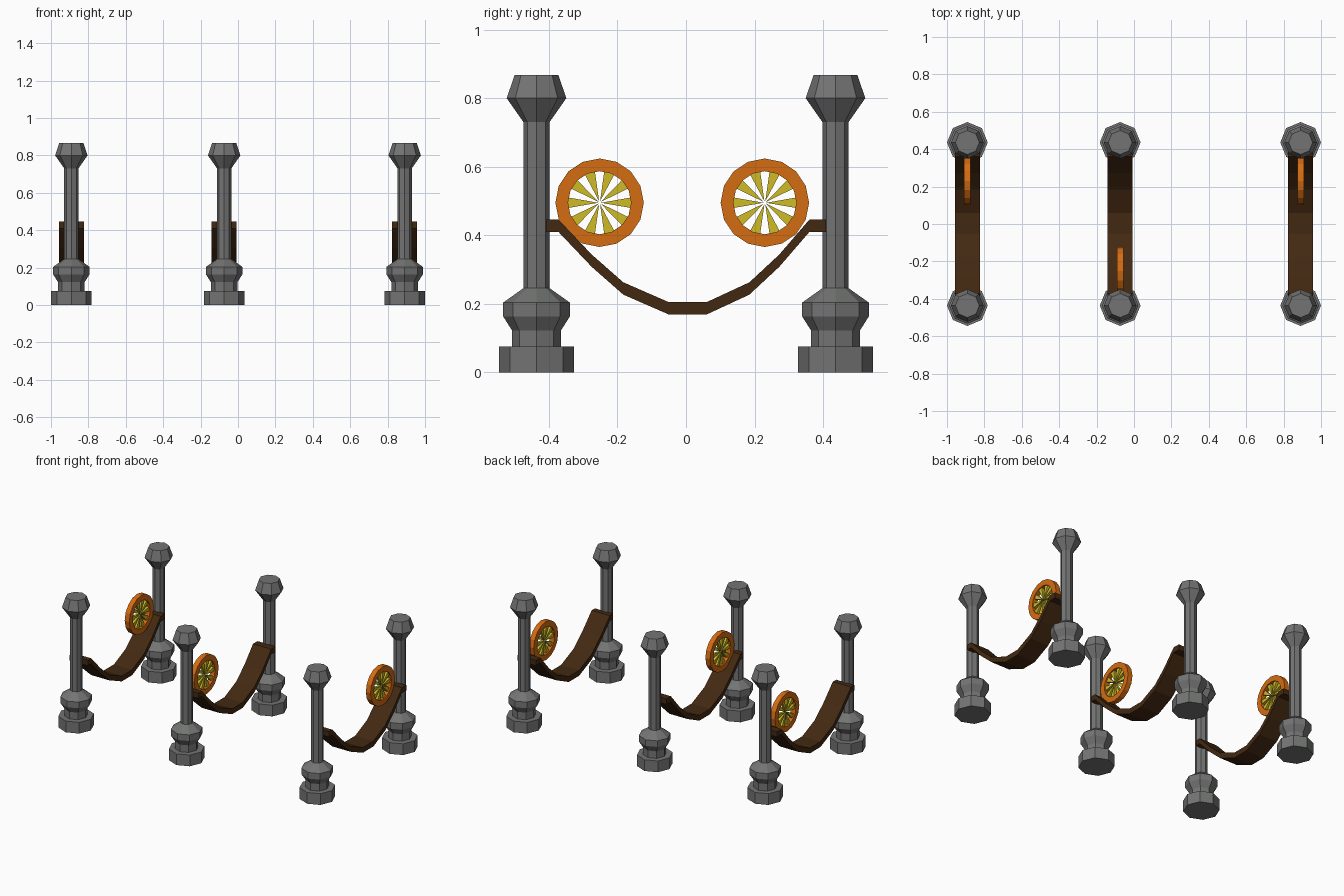
import bpy, math

if "Cube" in bpy.data.objects:
    bpy.data.objects.remove(bpy.data.objects["Cube"])

def material(name, rgb):
    m = bpy.data.materials.new(name)
    m.diffuse_color = (*rgb, 1)
    m.use_nodes = True
    m.node_tree.nodes["Principled BSDF"].inputs["Base Color"].default_value = m.diffuse_color
    return m

STONE = material("grey stone", (0.17, 0.175, 0.17))
WOOD = material("dark brown", (0.055, 0.022, 0.006))
ORANGE = material("orange", (0.66, 0.15, 0.006))
YELLOW = material("yellow", (0.62, 0.50, 0.02))

def add(name, verts, faces, mat, loc):
    me = bpy.data.meshes.new(name)
    me.from_pydata(verts, [], faces)
    me.materials.append(mat)
    ob = bpy.data.objects.new(name, me)
    ob.location = loc
    bpy.context.collection.objects.link(ob)
    return ob

# Post: eight-sided turned profile (radius, height)
POST = [(.109, 0), (.109, .075), (.071, .075), (.071, .122), (.097, .163), (.097, .204),
        (.038, .246), (.038, .73), (.087, .80), (.064, .867)]

def post(name, x, y):
    n = 8
    verts = [(r * math.cos(i * math.tau / n), r * math.sin(i * math.tau / n), z)
             for r, z in POST for i in range(n)]
    faces = [(k * n + i, k * n + (i + 1) % n, (k + 1) * n + (i + 1) % n, (k + 1) * n + i)
             for k in range(len(POST) - 1) for i in range(n)]
    last = (len(POST) - 1) * n
    faces += [tuple(reversed(range(n))), tuple(range(last, last + n))]
    add(name, verts, faces, STONE, (x, y, 0))

# Hanging strap: centre line (y, z) with a flat rectangular section
STRAP = [(-.408, .428), (-.372, .428), (-.275, .326), (-.183, .245), (-.05, .187),
         (.06, .187), (.185, .245), (.272, .326), (.36, .428), (.408, .428)]

def strap(name, x):
    w, t = .067, .018
    verts = [(dx, y, z + dz) for y, z in STRAP
             for dx, dz in ((-w, -t), (w, -t), (w, t), (-w, t))]
    n = len(STRAP)
    faces = [(4 * k + i, 4 * k + 4 + i, 4 * k + 4 + (i + 1) % 4, 4 * k + (i + 1) % 4)
             for k in range(n - 1) for i in range(4)]
    faces = [tuple(reversed(f)) for f in faces]
    faces += [(3, 2, 1, 0), tuple(range(4 * n - 4, 4 * n))]
    faces[-2:] = [tuple(reversed(f)) for f in faces[-2:]]
    ob = add(name, verts, faces, WOOD, (x, 0, 0))
    import bmesh
    bm = bmesh.new()
    bm.from_mesh(ob.data)
    bmesh.ops.recalc_face_normals(bm, faces=bm.faces)
    bm.to_mesh(ob.data)
    bm.free()

# Wheel: square-section rim and ten wedge spokes
def wheel(name, x, y):
    loc, n = (x, y, .495), 16
    section = [(.129, -.017), (.129, .017), (.092, .017), (.092, -.017)]
    verts = [(dx, r * math.cos(i * math.tau / n), r * math.sin(i * math.tau / n))
             for i in range(n) for r, dx in section]
    faces = [(4 * i + j, 4 * ((i + 1) % n) + j, 4 * ((i + 1) % n) + (j + 1) % 4,
              4 * i + (j + 1) % 4) for i in range(n) for j in range(4)]
    add(name + "_rim", verts, faces, ORANGE, loc)
    verts, faces, h, s = [], [], math.radians(9.5), 10
    for k in range(s):
        a, b = k * math.tau / s, 6 * k
        for dx in (-.009, .009):
            verts.append((dx, .004 * math.cos(a), .004 * math.sin(a)))
            verts += [(dx, .096 * math.cos(a + e), .096 * math.sin(a + e)) for e in (-h, h)]
        faces += [(b, b + 2, b + 1), (b + 3, b + 4, b + 5), (b, b + 1, b + 4, b + 3),
                  (b + 1, b + 2, b + 5, b + 4), (b + 2, b, b + 3, b + 5)]
    add(name + "_spokes", verts, faces, YELLOW, loc)

# Three stations, the wheel resting at alternating ends
for label, x, wy in (("left", -.891, .23), ("middle", -.074, -.252), ("right", .891, .23)):
    post(label + "_front_post", x, -.436)
    post(label + "_back_post", x, .436)
    strap(label + "_strap", x)
    wheel(label + "_wheel", x, wy)
